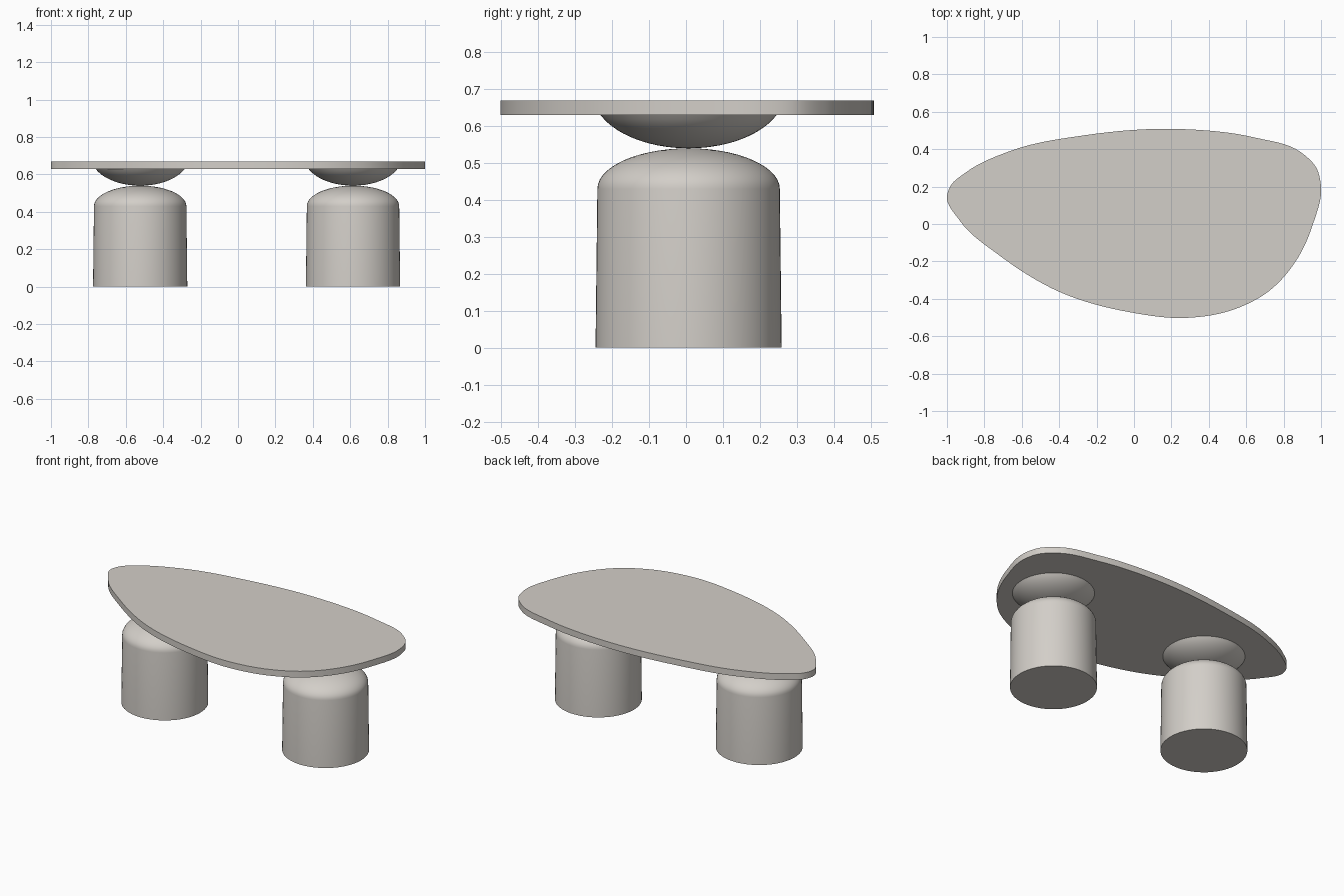
import bpy, bmesh, math
from mathutils import Vector

if "Cube" in bpy.data.objects:
    bpy.data.objects.remove(bpy.data.objects["Cube"])

stone = bpy.data.materials.new("warm grey stone")
stone.diffuse_color = (0.65, 0.62, 0.58, 1)
stone.use_nodes = True
stone.node_tree.nodes["Principled BSDF"].inputs["Base Color"].default_value = stone.diffuse_color


def finish(bm, name):
    bmesh.ops.recalc_face_normals(bm, faces=bm.faces)
    me = bpy.data.meshes.new(name)
    bm.to_mesh(me)
    bm.free()
    ob = bpy.data.objects.new(name, me)
    bpy.context.collection.objects.link(ob)
    me.materials.append(stone)
    bpy.ops.object.select_all(action='DESELECT')
    ob.select_set(True)
    bpy.context.view_layer.objects.active = ob
    bpy.ops.object.shade_smooth_by_angle(angle=math.radians(35))
    return ob


def lathe(name, profile, x, y, n=64):
    """Revolve (radius, z) points; radius 0 makes a pole, open ends get capped."""
    bm = bmesh.new()
    rings = []
    for r, z in profile:
        if r < 1e-5:
            rings.append([bm.verts.new((x, y, z))] * n)
        else:
            rings.append([bm.verts.new((x + r * math.cos(2 * math.pi * i / n),
                                        y + r * math.sin(2 * math.pi * i / n), z))
                          for i in range(n)])
    for a, b in zip(rings, rings[1:]):
        for i in range(n):
            j = (i + 1) % n
            bm.faces.new(list(dict.fromkeys((a[i], a[j], b[j], b[i]))))
    for ring in (rings[0], rings[-1]):
        if ring[0] is not ring[1]:
            bm.faces.new(ring)
    return finish(bm, name)


def smooth_loop(pts, steps=8):
    """Closed centripetal-like spline through the points."""
    out, n = [], len(pts)
    p = [Vector(q) for q in pts]
    for i in range(n):
        a, b, c, d = p[i - 1], p[i], p[(i + 1) % n], p[(i + 2) % n]
        l0, l1, l2 = (b - a).length, (c - b).length, (d - c).length
        m1 = ((b - a) / l0 * l1 + (c - b) / l1 * l0) / (l0 + l1) * l1
        m2 = ((c - b) / l1 * l2 + (d - c) / l2 * l1) / (l1 + l2) * l1
        for k in range(steps):
            t = k / steps
            out.append(b * (2*t**3 - 3*t**2 + 1) + m1 * (t**3 - 2*t**2 + t)
                       + c * (3*t**2 - 2*t**3) + m2 * (t**3 - t**2))
    return out


# Pebble-shaped tabletop
outline = [(-1, 0.15), (-0.93, 0.016), (-0.717, -0.17), (-0.396, -0.364),
           (-0.02, -0.472), (0.28, -0.502), (0.54, -0.455), (0.72, -0.36),
           (0.877, -0.18), (0.957, 0.0), (1.0, 0.2), (0.975, 0.30),
           (0.89, 0.385), (0.647, 0.462), (0.235, 0.508), (-0.26, 0.475),
           (-0.663, 0.39), (-0.90, 0.275), (-0.98, 0.205)]
bm = bmesh.new()
face = bm.faces.new([bm.verts.new((p.x, p.y, 0.63)) for p in smooth_loop(outline)])
ext = bmesh.ops.extrude_face_region(bm, geom=[face], use_keep_orig=True)
for v in ext["geom"]:
    if isinstance(v, bmesh.types.BMVert):
        v.co.z = 0.67
finish(bm, "tabletop")

# Two pedestals: domed drum with a shallow bowl balanced on it
drum = [(0.252, 0.0), (0.247, 0.43)]
drum += [(0.247 * math.cos(t), 0.43 + 0.11 * math.sin(t))
         for t in (math.pi / 2 * k / 14 for k in range(1, 15))]
t_rim = math.acos(0.06 / 0.15)
bowl = [(0.26 * math.sin(t), 0.69 - 0.15 * math.cos(t))
        for t in (t_rim * k / 14 for k in range(15))]
for side, x in (("left", -0.523), ("right", 0.615)):
    lathe(side + "_drum", drum, x, 0.007)
    lathe(side + "_bowl", bowl, x, 0.007)
